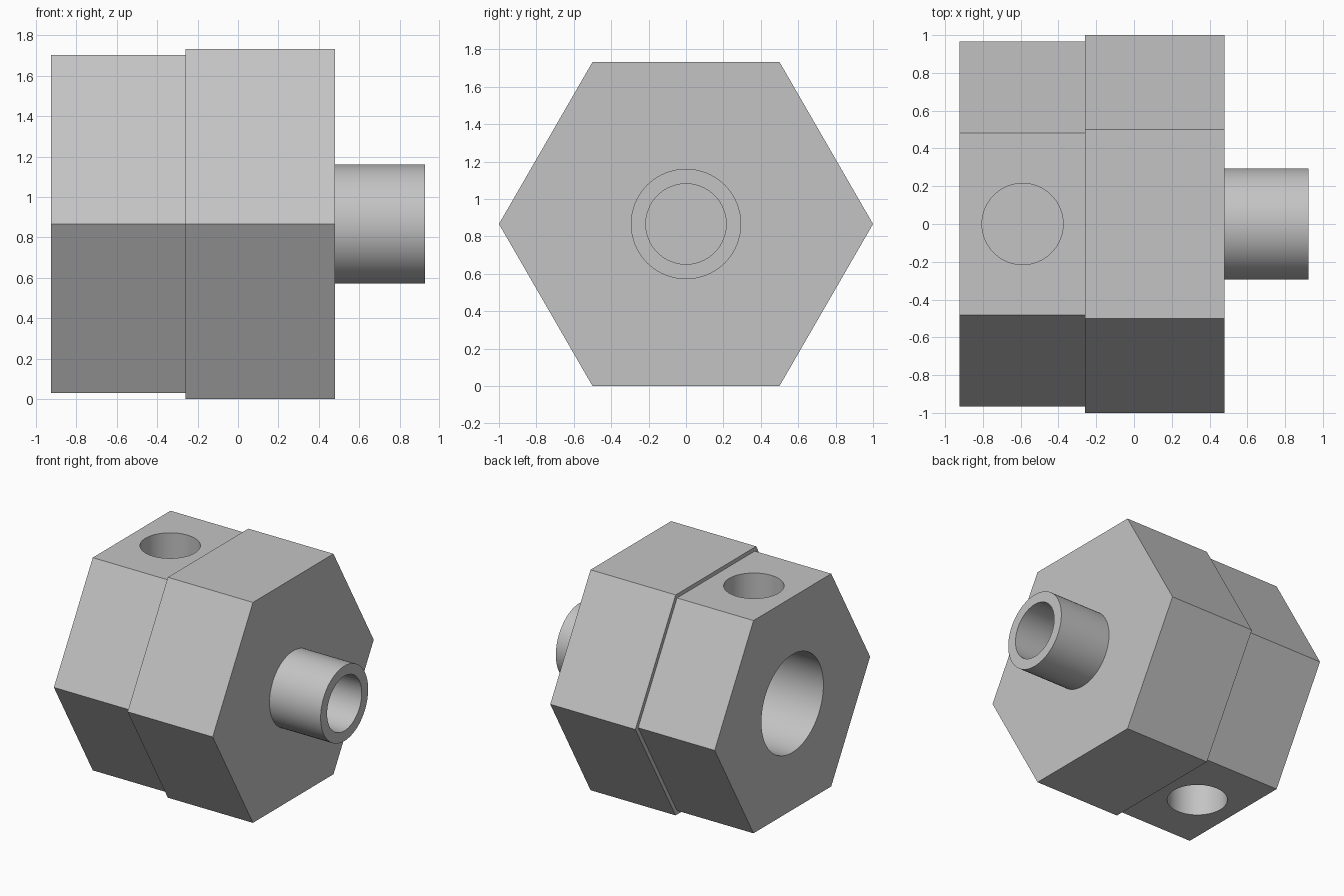
import bpy
from math import radians, pi

if "Cube" in bpy.data.objects:
    bpy.data.objects.remove(bpy.data.objects["Cube"], do_unlink=True)

grey = bpy.data.materials.new("light_grey")
grey.use_nodes = True
colour = (0.55, 0.55, 0.55, 1)
grey.diffuse_color = colour
grey.node_tree.nodes["Principled BSDF"].inputs["Base Color"].default_value = colour

AXIS_Z = 0.866      # height of the main axis
JOINT = -0.26       # where the two hexagons meet
SHOULDER = 0.48     # where the tube starts
END = 0.925


def rod(name, radius, start, end, sides=64):
    """Prism along x; a hexagon gets its corners at +y and -y."""
    bpy.ops.mesh.primitive_cylinder_add(
        vertices=sides, radius=radius, depth=end - start,
        location=((start + end) / 2, 0, AXIS_Z), rotation=(0, pi / 2, 0))
    obj = bpy.context.object
    obj.name = name
    bpy.ops.object.transform_apply(location=True, rotation=True, scale=True)
    obj.data.materials.append(grey)
    return obj


def pin_hole(x, radius, z_low, z_high):
    """Upright cutter."""
    bpy.ops.mesh.primitive_cylinder_add(
        vertices=64, radius=radius, depth=z_high - z_low,
        location=(x, 0, (z_low + z_high) / 2))
    obj = bpy.context.object
    obj.data.materials.append(grey)
    return obj


def cut(target, cutters):
    for cutter in cutters:
        mod = target.modifiers.new("cut", 'BOOLEAN')
        mod.operation = 'DIFFERENCE'
        mod.solver = 'EXACT'
        mod.object = cutter
        bpy.context.view_layer.objects.active = target
        bpy.ops.object.modifier_apply(modifier=mod.name)
        bpy.data.objects.remove(cutter, do_unlink=True)


# Hexagonal body
main_hexagon = rod("main_hexagon", 1.0, JOINT, SHOULDER, 6)

# Smaller hexagon with a bore and a blind hole in its top and bottom
small_hexagon = rod("small_hexagon", 0.965, -END, JOINT, 6)
cut(small_hexagon, [
    rod("bore", 0.385, -END - 0.1, JOINT + 0.1),
    pin_hole(-0.59, 0.215, 1.32, 1.9),
    pin_hole(-0.59, 0.215, -0.2, 2 * AXIS_Z - 1.32),
])

# Hollow tube on the shoulder
tube = rod("tube", 0.295, SHOULDER, END)
cut(tube, [rod("tube_bore", 0.215, SHOULDER - 0.1, END + 0.1)])

for part in (main_hexagon, small_hexagon, tube):
    bpy.ops.object.select_all(action='DESELECT')
    part.select_set(True)
    bpy.context.view_layer.objects.active = part
    bpy.ops.object.shade_smooth_by_angle(angle=radians(30))
